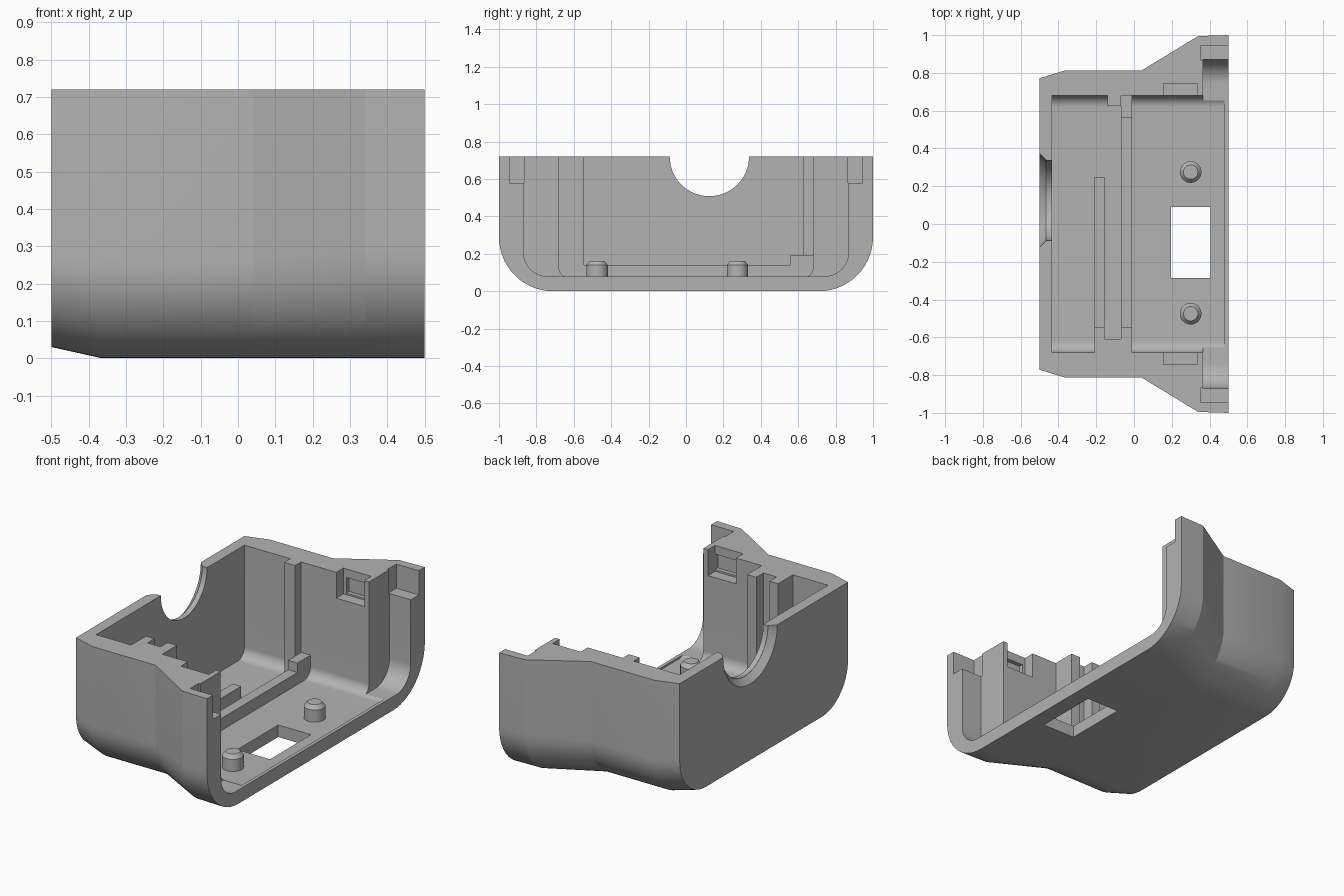
import bpy, bmesh, math
from mathutils import Matrix

old = bpy.data.objects.get("Cube")
if old:
    bpy.data.objects.remove(old, do_unlink=True)

TOP = 0.72
WALL = 0.68
FLOOR = 0.07

gray = bpy.data.materials.new("plain gray")
gray.use_nodes = True
gray.diffuse_color = (0.45, 0.45, 0.45, 1)
gray.node_tree.nodes["Principled BSDF"].inputs["Base Color"].default_value = (0.45, 0.45, 0.45, 1)


def finish(name, bm):
    bmesh.ops.recalc_face_normals(bm, faces=bm.faces)
    mesh = bpy.data.meshes.new(name)
    bm.to_mesh(mesh)
    bm.free()
    mesh.materials.append(gray)
    ob = bpy.data.objects.new(name, mesh)
    bpy.context.collection.objects.link(ob)
    return ob


def section(half, low, radius, top, steps=14):
    """U-shaped outline with rounded lower corners."""
    right = [(half, top)]
    for i in range(steps + 1):
        a = math.pi / 2 * i / steps
        right.append((half - radius + radius * math.cos(a),
                      low + radius - radius * math.sin(a)))
    return right + [(-y, z) for y, z in reversed(right)]


def trough(name, stations, top):
    """Loft of rounded sections: (x, half width, low z, radius)."""
    bm = bmesh.new()
    rings = [[bm.verts.new((x, y, z)) for y, z in section(h, low, r, top)]
             for x, h, low, r in stations]
    n = len(rings[0])
    for a, b in zip(rings, rings[1:]):
        for i in range(n):
            j = (i + 1) % n
            bm.faces.new((a[i], a[j], b[j], b[i]))
    bm.faces.new(rings[0])
    bm.faces.new(rings[-1])
    return finish(name, bm)


def box(name, x, y, z):
    bm = bmesh.new()
    bmesh.ops.create_cube(bm, size=1)
    for v in bm.verts:
        v.co = [lo + (c + 0.5) * (hi - lo) for c, (lo, hi) in zip(v.co, (x, y, z))]
    return finish(name, bm)


def cone(name, r1, r2, lo, hi, place):
    bm = bmesh.new()
    bmesh.ops.create_cone(bm, cap_ends=True, segments=64, radius1=r1, radius2=r2, depth=hi - lo,
                          matrix=place @ Matrix.Translation((0, 0, (lo + hi) / 2)))
    return finish(name, bm)


def cut(target, cutter):
    cutter.hide_render = True
    mod = target.modifiers.new("cut", "BOOLEAN")
    mod.operation = "DIFFERENCE"
    mod.solver = "EXACT"
    mod.object = cutter
    bpy.context.view_layer.objects.active = target
    bpy.ops.object.modifier_apply(modifier=mod.name)
    bpy.data.objects.remove(cutter, do_unlink=True)


# Outer shell, flaring toward the open end
shell = trough("housing_shell", [
    (-0.5, 0.772, 0.03, 0.24), (-0.365, 0.813, 0, 0.26), (0.04, 0.813, 0, 0.26),
    (0.34, 0.995, 0, 0.29), (0.5, 1.0, 0, 0.29)], TOP)

# Main cavity and wider mouth
cut(shell, trough("cavity", [(-0.435, WALL, FLOOR, 0.06), (0.48, WALL, FLOOR, 0.06)], 1))
cut(shell, trough("mouth", [(0.365, 0.87, 0.08, 0.13), (0.6, 0.87, 0.08, 0.13)], 1))

# Floor window
cut(shell, box("floor_window", (0.195, 0.405), (-0.285, 0.09), (-0.1, 0.3)))

# Rim notches and latch pockets on both sides
for s in (-1, 1):
    def span(a, b):
        return tuple(sorted((s * a, s * b)))
    cut(shell, box("rim_notch", (0.355, 0.6), span(0.865, 0.945), (0.58, 1)))
    cut(shell, box("latch_pocket", (0.155, 0.335), span(0.65, 0.745), (0.57, 1)))
    cut(shell, box("latch_undercut", (0.175, 0.335), span(0.70, 0.77), (0.58, 0.67)))

# Half-round cable opening with a chamfered outer lip
along_x = Matrix.Translation((0, 0.125, TOP)) @ Matrix.Rotation(math.pi / 2, 4, "Y")
cut(shell, cone("cable_hole", 0.212, 0.212, -0.6, -0.4, along_x))
cut(shell, cone("cable_chamfer", 0.268, 0.213, -0.52, -0.465, along_x))

# Board guides: floor ribs, wall posts and a low stop
W = WALL + 0.01
LOW = 0.05
box("front_floor_rib", (-0.07, -0.01), (-W, W), (LOW, 0.14))
box("rear_floor_rib", (-0.21, -0.155), (-W, 0.25), (LOW, 0.14))
box("front_guide_post", (-0.07, -0.01), (-W, -0.545), (LOW, TOP))
box("rear_guide_post", (-0.21, -0.155), (-W, -0.545), (LOW, TOP))
box("guide_back", (-0.155, -0.07), (-W, -0.61), (LOW, TOP))
box("left_guide_post", (-0.14, -0.07), (0.625, W), (LOW, TOP))
box("left_guide_stop", (-0.07, -0.01), (0.56, W), (LOW, 0.195))

# Locating pegs with chamfered tips
for side, y in (("right", -0.475), ("left", 0.275)):
    at = Matrix.Translation((0.3, y, 0))
    cone(side + "_peg", 0.057, 0.057, LOW, 0.14, at)
    cone(side + "_peg_tip", 0.057, 0.038, 0.14, 0.163, at)

# Smooth the curves, keep the corners crisp
bpy.ops.object.select_all(action="DESELECT")
for ob in bpy.context.collection.objects:
    if ob.type == "MESH" and gray.name in ob.data.materials:
        ob.select_set(True)
bpy.context.view_layer.objects.active = shell
bpy.ops.object.shade_smooth_by_angle(angle=math.radians(20))
